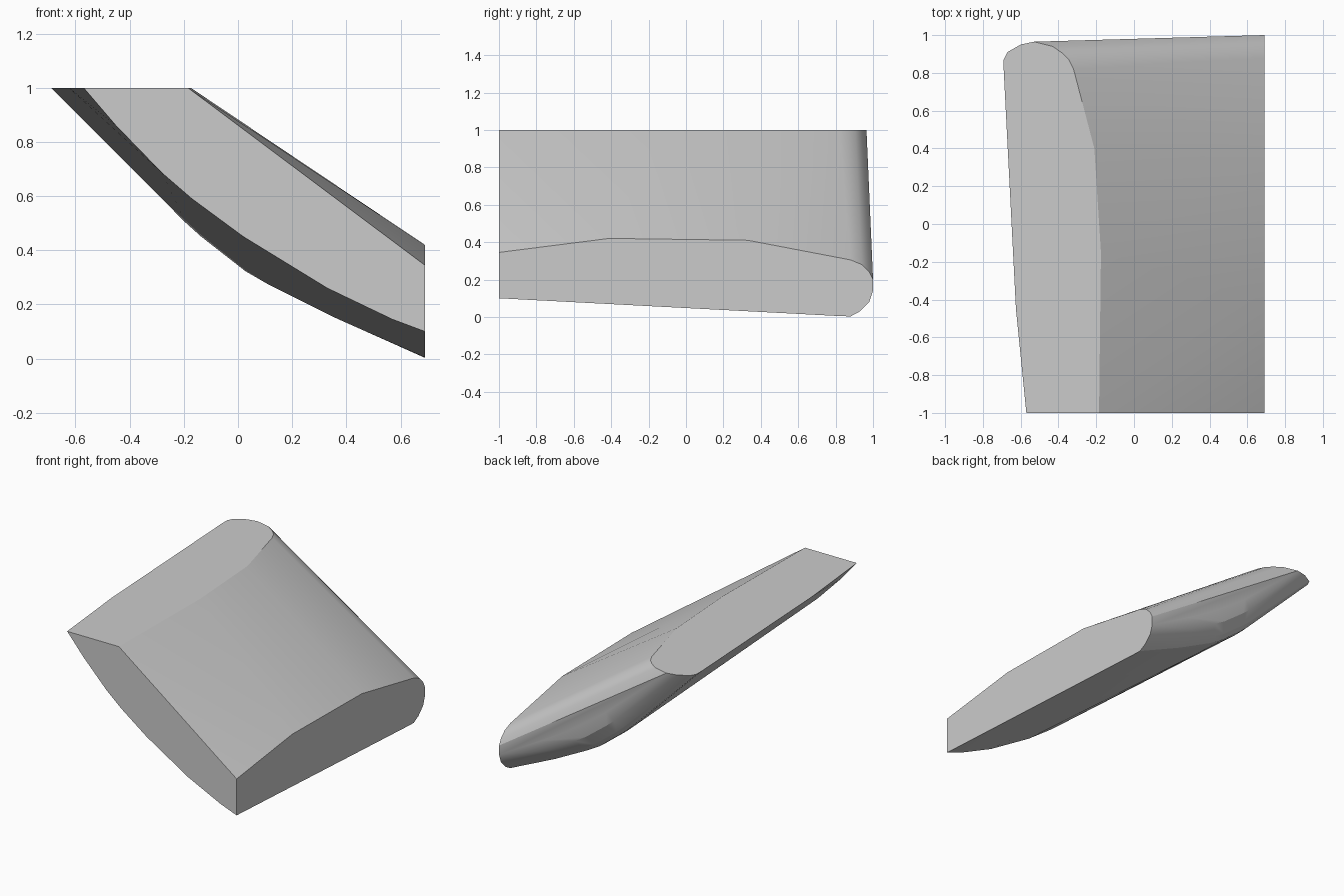
import bpy, bmesh, math

if "Cube" in bpy.data.objects:
    bpy.data.objects.remove(bpy.data.objects["Cube"])

# Matching rails: (top cap x, y) -> (end cap y, z), with how far the rail bows downward
TOP_Z, END_X = 1.0, 0.69
rounded_edge = [
    ((-0.69, 0.82), (0.82, 0.005), 1.0),
    ((-0.69, 0.87), (0.88, 0.003), 0.97),
    ((-0.67, 0.91), (0.93, 0.03), 0.9),
    ((-0.60, 0.95), (0.98, 0.08), 0.7),
    ((-0.53, 0.965), (1.0, 0.14), 0.45),
    ((-0.43, 0.94), (1.0, 0.20), 0.1),
    ((-0.38, 0.905), (0.98, 0.24), 0.0),
    ((-0.345, 0.87), (0.94, 0.28), 0.0),
    ((-0.32, 0.82), (0.88, 0.305), 0.0),
]
# Bow of the underside along a rail: (fraction, drop)
bow = [(0, 0), (0.36, 0.14), (0.40, 0.15), (0.52, 0.16),
       (0.58, 0.148), (0.76, 0.093), (1, 0)]

points = []
for (x, y0), (y1, z), weight in rounded_edge:
    for t, drop in bow:
        points.append((x + (END_X - x) * t,
                       y0 + (y1 - y0) * t,
                       TOP_Z + (z - TOP_Z) * t - drop * weight))

# Flat front side: curved lower rim and straight upper rim
front_rim = [(-0.57, 1), (-0.45, 0.86), (-0.28, 0.685), (-0.17, 0.59), (0.02, 0.45),
             (0.33, 0.26), (0.57, 0.145), (0.69, 0.10), (0.69, 0.345), (-0.185, 1)]
points += [(x, -1, z) for x, z in front_rim]

# Remaining corners of the two flat caps
points += [(x, y, TOP_Z) for x, y in [(-0.625, -0.45), (-0.21, 0.40), (-0.175, -0.15)]]
points += [(END_X, y, z) for y, z in [(0.33, 0.41), (-0.41, 0.42)]]

# Wrap the rails into one closed faceted body
bm = bmesh.new()
for p in points:
    bm.verts.new(p)
result = bmesh.ops.convex_hull(bm, input=bm.verts)
unused = {v for v in result["geom_interior"] + result["geom_unused"]
          if isinstance(v, bmesh.types.BMVert)}
bmesh.ops.delete(bm, geom=list(unused), context='VERTS')
bmesh.ops.delete(bm, geom=[v for v in bm.verts if not v.link_faces], context='VERTS')
bmesh.ops.dissolve_limit(bm, angle_limit=math.radians(0.3), verts=bm.verts, edges=bm.edges)
bmesh.ops.recalc_face_normals(bm, faces=bm.faces)
mesh = bpy.data.meshes.new("blade_segment")
bm.to_mesh(mesh)
bm.free()

body = bpy.data.objects.new("blade_segment", mesh)
bpy.context.collection.objects.link(body)

grey = bpy.data.materials.new("light_grey")
grey.diffuse_color = (0.6, 0.6, 0.6, 1)
grey.use_nodes = True
grey.node_tree.nodes["Principled BSDF"].inputs["Base Color"].default_value = grey.diffuse_color
mesh.materials.append(grey)

# Soft rounded edge, crisp rims
bpy.context.view_layer.objects.active = body
body.select_set(True)
bpy.ops.object.shade_smooth_by_angle(angle=math.radians(20))
